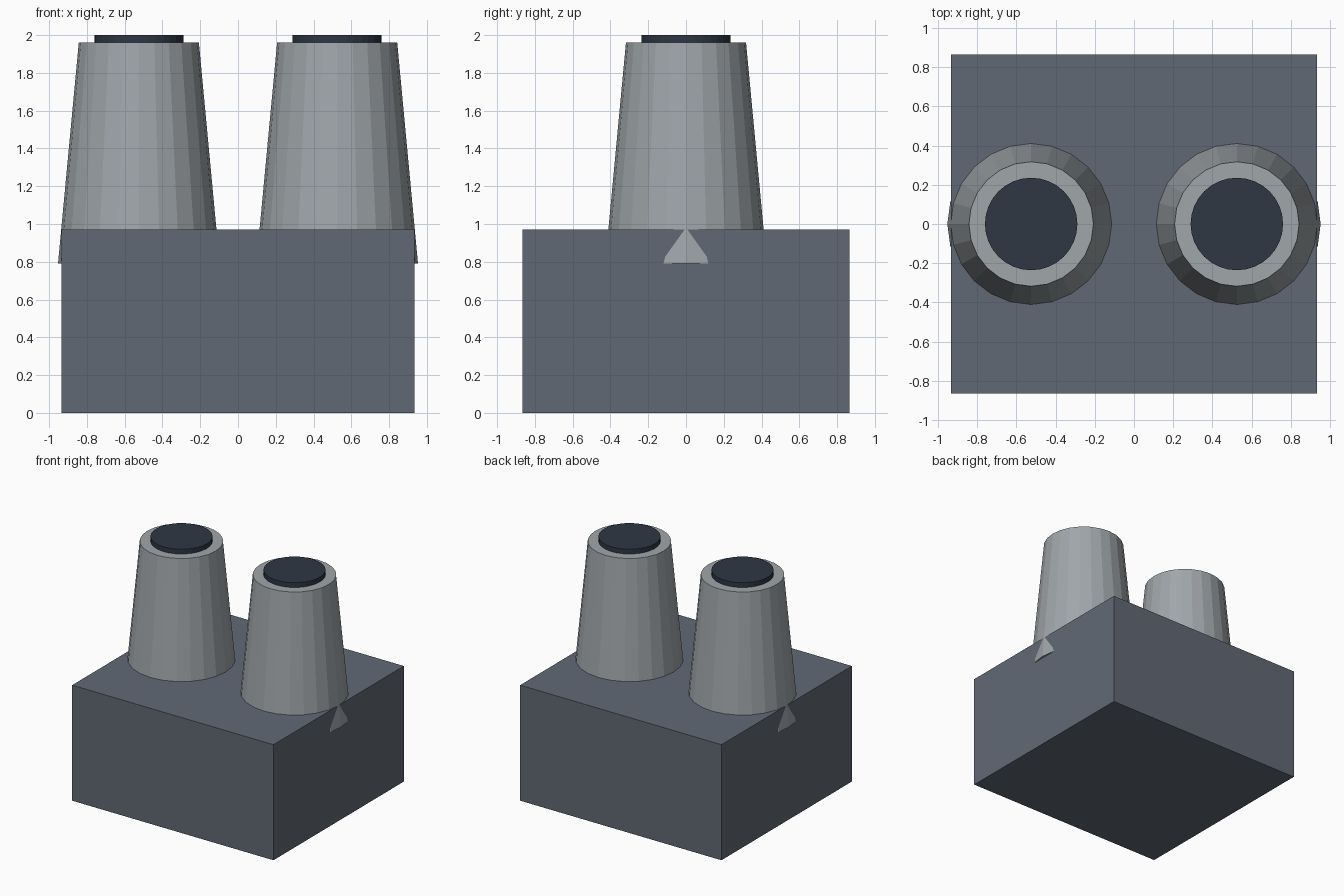
import bpy

cube = bpy.data.objects.get("Cube")
if cube:
    bpy.data.objects.remove(cube, do_unlink=True)


def srgb(*channels):
    """Convert 0-255 display values to a linear colour."""
    vals = [c / 255 for c in channels]
    return [v / 12.92 if v < 0.04 else ((v + 0.055) / 1.055) ** 2.4 for v in vals] + [1]


def material(name, colour):
    mat = bpy.data.materials.new(name)
    mat.use_nodes = True
    mat.diffuse_color = colour
    mat.node_tree.nodes["Principled BSDF"].inputs["Base Color"].default_value = colour
    return mat


slate = material("slate grey", srgb(97, 105, 117))
concrete = material("light grey", srgb(160, 166, 170))
soot = material("dark blue grey", srgb(46, 55, 68))


def finish(name, mat):
    obj = bpy.context.object
    obj.name = name
    obj.data.materials.append(mat)
    return obj


def frustum(name, mat, x, bottom, top, r_bottom, r_top, sides):
    bpy.ops.mesh.primitive_cone_add(
        vertices=sides, radius1=r_bottom, radius2=r_top, depth=top - bottom,
        location=(x, 0, (bottom + top) / 2))
    return finish(name, mat)


# Main building block
bpy.ops.mesh.primitive_cube_add(size=1, location=(0, 0, 0.485))
block = finish("building_block", slate)
block.scale = (1.87, 1.73, 0.97)

# Two tapered towers, sunk slightly into the block, each with a dark cap
for side, x in (("right", -0.525), ("left", 0.525)):
    frustum(side + "_tower", concrete, x, 0.79, 1.96, 0.428, 0.318, 24)
    frustum(side + "_tower_cap", soot, x, 1.92, 2.0, 0.236, 0.236, 32)
